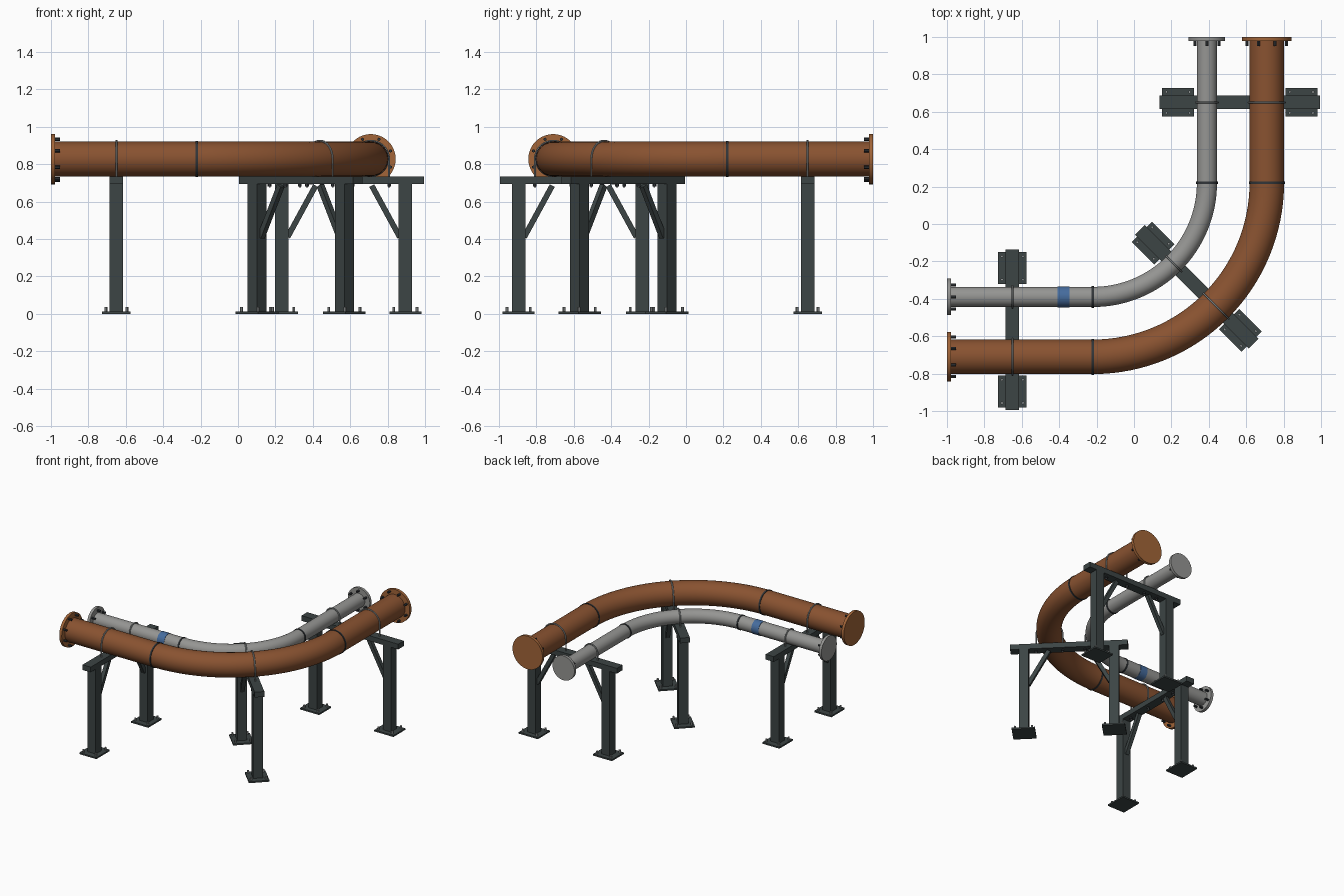
import bpy, bmesh, math
from mathutils import Vector, Matrix

cube = bpy.data.objects.get("Cube")
if cube:
    bpy.data.objects.remove(cube, do_unlink=True)


def material(name, rgb):
    m = bpy.data.materials.new(name)
    m.use_nodes = True
    m.diffuse_color = (*rgb, 1)
    m.node_tree.nodes["Principled BSDF"].inputs["Base Color"].default_value = (*rgb, 1)
    return m


RUST = material("rust brown", (0.25, 0.085, 0.03))
ORANGE = material("flange orange", (0.36, 0.13, 0.04))
GREY = material("pipe grey", (0.30, 0.30, 0.29))
STEEL = material("frame steel", (0.045, 0.058, 0.058))
DARK = material("bolt dark", (0.03, 0.035, 0.04))
ROD = material("rod grey", (0.28, 0.30, 0.30))
BLUE = material("band blue", (0.06, 0.15, 0.34))

UP = Vector((0, 0, 1))
HUB = Vector((-0.22, 0.22, 0))      # centre of both bends
BEAM_TOP = 0.735


def finish(name, bm, mat):
    bmesh.ops.recalc_face_normals(bm, faces=bm.faces)
    me = bpy.data.meshes.new(name)
    bm.to_mesh(me)
    bm.free()
    me.materials.append(mat)
    ob = bpy.data.objects.new(name, me)
    bpy.context.collection.objects.link(ob)
    return ob


def sweep(bm, path, radius, sides, normal):
    """Round bar along a flat path; normal is perpendicular to the path's plane."""
    rings = []
    for i, p in enumerate(path):
        a, b = path[max(i - 1, 0)], path[min(i + 1, len(path) - 1)]
        side = (b - a).normalized().cross(normal)
        angles = [2 * math.pi * (k + 0.5) / sides for k in range(sides)]
        rings.append([bm.verts.new(p + radius * (math.cos(t) * side + math.sin(t) * normal))
                      for t in angles])
    for r, s in zip(rings, rings[1:]):
        for k in range(sides):
            j = (k + 1) % sides
            bm.faces.new((r[k], r[j], s[j], s[k])).smooth = sides > 6
    bm.faces.new(rings[0])
    bm.faces.new(rings[-1])


def rod(name, path, radius, mat, sides=40, normal=UP):
    bm = bmesh.new()
    sweep(bm, path, radius, sides, normal)
    ob = finish(name, bm, mat)
    ob.data.set_sharp_from_angle(angle=math.radians(40))
    return ob


def add_box(bm, mat4, centre, size):
    m = mat4 @ Matrix.Translation(centre) @ Matrix.Diagonal((*size, 1))
    bmesh.ops.create_cube(bm, size=1, matrix=m)


def pipe(label, bend, radius, flange_r, bolts, bolt_r, mat, flange_mat):
    z = BEAM_TOP + radius
    arc = [HUB + Vector((bend * math.sin(t), -bend * math.cos(t), z))
           for t in (math.pi / 2 * i / 32 for i in range(33))]
    ends = [Vector((-0.99, arc[0].y, z)), Vector((arc[-1].x, 0.99, z))]
    rod(label + "_pipe", [ends[0]] + arc + [ends[1]], radius, mat, 48)
    for tag, end, joint, inward in (("right", ends[0], arc[0], Vector((1, 0, 0))),
                                    ("back", ends[1], arc[-1], Vector((0, -1, 0)))):
        # end flange, its ring of bolts, and the joint ring
        outer = end - 0.01 * inward
        face = outer + 0.022 * inward
        rod(f"{label}_flange_{tag}", [outer, face], flange_r, flange_mat, 48)
        side = inward.cross(UP)
        bm = bmesh.new()
        for k in range(bolts):
            t = 2 * math.pi * (k + 0.5) / bolts
            p = face + bolt_r * (math.cos(t) * side + math.sin(t) * UP)
            sweep(bm, [p, p + 0.026 * inward], 0.009, 6, UP)
        finish(f"{label}_flange_bolts_{tag}", bm, DARK)
        rod(f"{label}_joint_ring_{tag}", [joint - 0.006 * inward, joint + 0.006 * inward],
            radius + 0.004, DARK, 48)


PIPES = {"large": (0.93, 0.0925), "small": (0.61, 0.054)}
pipe("large", *PIPES["large"], 0.133, 8, 0.114, RUST, ORANGE)
pipe("small", *PIPES["small"], 0.098, 6, 0.075, GREY, GREY)

# Blue marker band on the small pipe
band = Vector((-0.378, -0.39, BEAM_TOP + 0.054))
rod("marker_band", [band - Vector((0.032, 0, 0)), band + Vector((0.032, 0, 0))], 0.056, BLUE, 48)


def support(tag, origin, angle):
    """Portal frame; local x runs outwards from the bend centre."""
    m = Matrix.Translation(origin) @ Matrix.Rotation(angle, 4, 'Z')
    mid, beam_h, width = 0.785, 0.042, 0.072
    under = BEAM_TOP - beam_h
    bm = bmesh.new()
    add_box(bm, m, (mid, 0, BEAM_TOP - beam_h / 2), (0.86, width, beam_h))
    finish("beam_" + tag, bm, STEEL)

    legs, plates, braces, bolts = (bmesh.new() for _ in range(4))
    for s in (-1, 1):
        x = mid + s * 0.33
        add_box(legs, m, (x, 0, under / 2), (width, width, under))
        add_box(plates, m, (x, 0, 0.006), (0.17, 0.152, 0.012))
        # slanted brace from leg to beam
        low, high = Vector((x - s * 0.03, 0, 0.41)), Vector((x - s * 0.18, 0, under - 0.008))
        d = high - low
        tilt = Matrix.Rotation(math.atan2(d.x, d.z), 4, 'Y')
        add_box(braces, m @ Matrix.Translation((low + high) / 2) @ tilt,
                (0, 0, 0), (0.03, 0.03, d.length))
        for dx in (-1, 1):
            for dy in (-1, 1):
                p = m @ Vector((x + dx * 0.062, dy * 0.056, 0.01))
                sweep(bolts, [p, p + 0.025 * UP], 0.008, 6, m.to_3x3() @ Vector((0, 1, 0)))
    finish("legs_" + tag, legs, STEEL)
    finish("base_plates_" + tag, plates, STEEL)
    finish("braces_" + tag, braces, STEEL)
    finish("anchor_bolts_" + tag, bolts, ROD)

    # U-bolts over both pipes, with nuts below the beam
    across = m.to_3x3() @ Vector((0, 1, 0))
    nuts = bmesh.new()
    for label, (bend, radius) in PIPES.items():
        r, z = radius + 0.005, BEAM_TOP + radius
        path = [Vector((bend + r * math.cos(t), 0, z + r * math.sin(t)))
                for t in (math.pi * i / 20 for i in range(21))]
        path = [Vector((bend + r, 0, 0.675))] + path + [Vector((bend - r, 0, 0.675))]
        rod(f"{label}_u_bolt_{tag}", [m @ p for p in path], 0.0055, ROD, 8, across)
        for s in (-1, 1):
            p = m @ Vector((bend + s * r, 0, under))
            sweep(nuts, [p, p - 0.012 * UP], 0.011, 6, across)
    finish("u_bolt_nuts_" + tag, nuts, DARK)


support("right", Vector((-0.65, 0.22, 0)), -math.pi / 2)
support("corner", HUB, -math.pi / 4)
support("back", Vector((-0.22, 0.65, 0)), 0)
